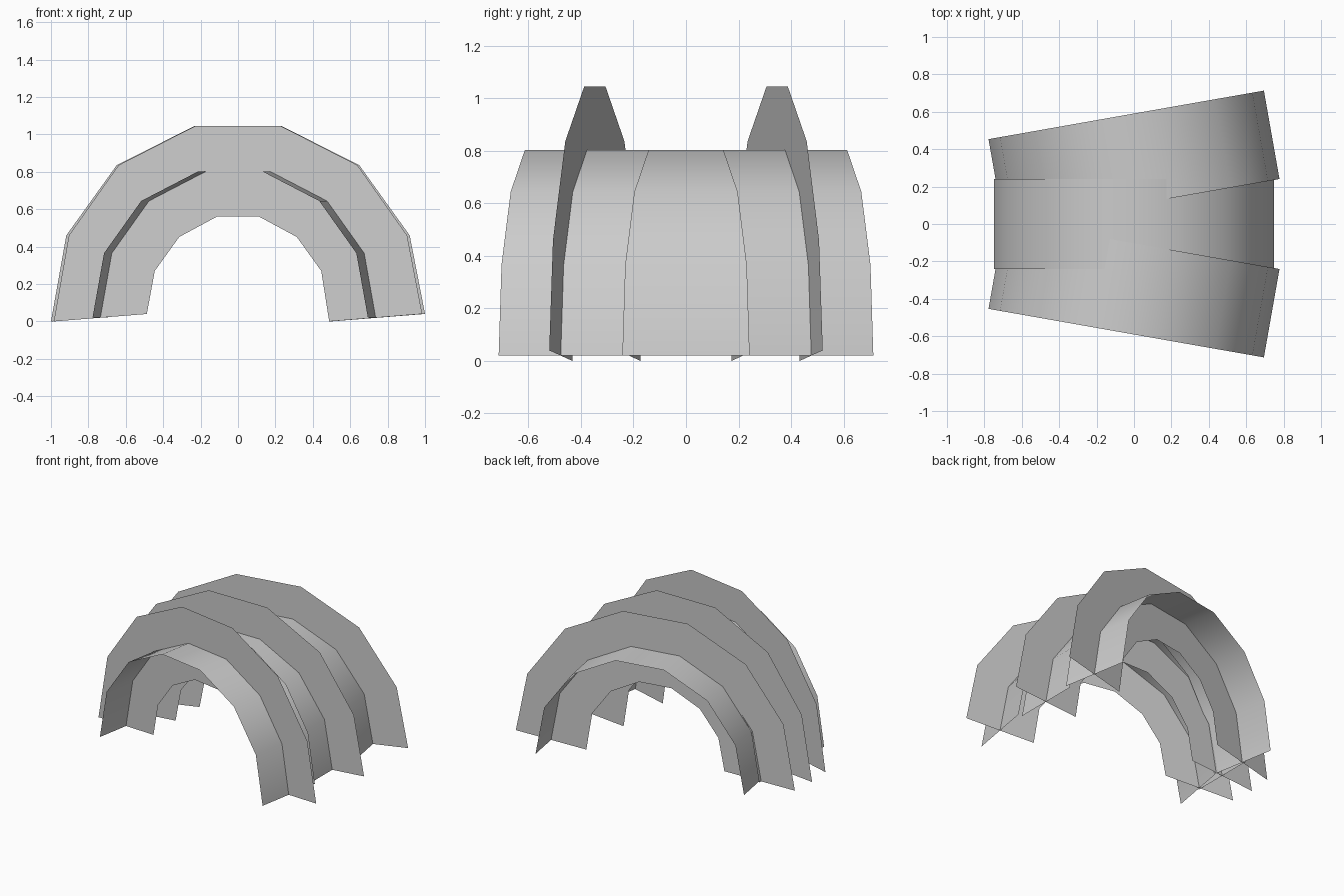
import bpy, math

if "Cube" in bpy.data.objects:
    bpy.data.objects.remove(bpy.data.objects["Cube"])

# Right-half profiles (x, z), from foot to crown
OUTER = [(0.918, 0.46), (0.648, 0.836), (0.232, 1.045)]
INNER = [(0.452, 0.27), (0.319, 0.452), (0.115, 0.56)]
HALF_WIDTH = 0.24


def arch(half, left_foot, right_foot):
    """Full arch from left foot to right foot, mirrored about x = 0."""
    return [left_foot] + [(-x, z) for x, z in half] + half[::-1] + [right_foot]


outer = arch(OUTER, (-1.0, 0.0), (1.0, 0.04))
inner = arch(INNER, (-0.495, 0.04), (0.495, 0.0))
middle = [((a + c) / 2, (b + d) / 2) for (a, b), (c, d) in zip(outer, inner)]


def strip(name, side_a, side_b, y, angle, smooth):
    """Ribbon of quads between two matching rows of points."""
    n = len(side_a)
    faces = [(i, i + 1, n + i + 1, n + i) for i in range(n - 1)]
    mesh = bpy.data.meshes.new(name)
    mesh.from_pydata(side_a + side_b, [], faces)
    for p in mesh.polygons:
        p.use_smooth = smooth
    obj = bpy.data.objects.new(name, mesh)
    obj.location.y = y
    obj.rotation_euler.z = math.radians(angle)
    bpy.context.collection.objects.link(obj)
    return obj


# Three crossed-plane arches, the outer two fanned by ten degrees
for label, y, angle in (("front", -0.347, -10), ("centre", 0.0, 0), ("back", 0.347, 10)):
    # Upright flat plate
    strip(label + "_arch_plate",
          [(x, 0, z) for x, z in outer], [(x, 0, z) for x, z in inner],
          y, angle, False)
    # Curved band crossing the plate
    strip(label + "_arch_band",
          [(x, -HALF_WIDTH, z) for x, z in middle],
          [(x, HALF_WIDTH, z) for x, z in middle],
          y, angle, True)
